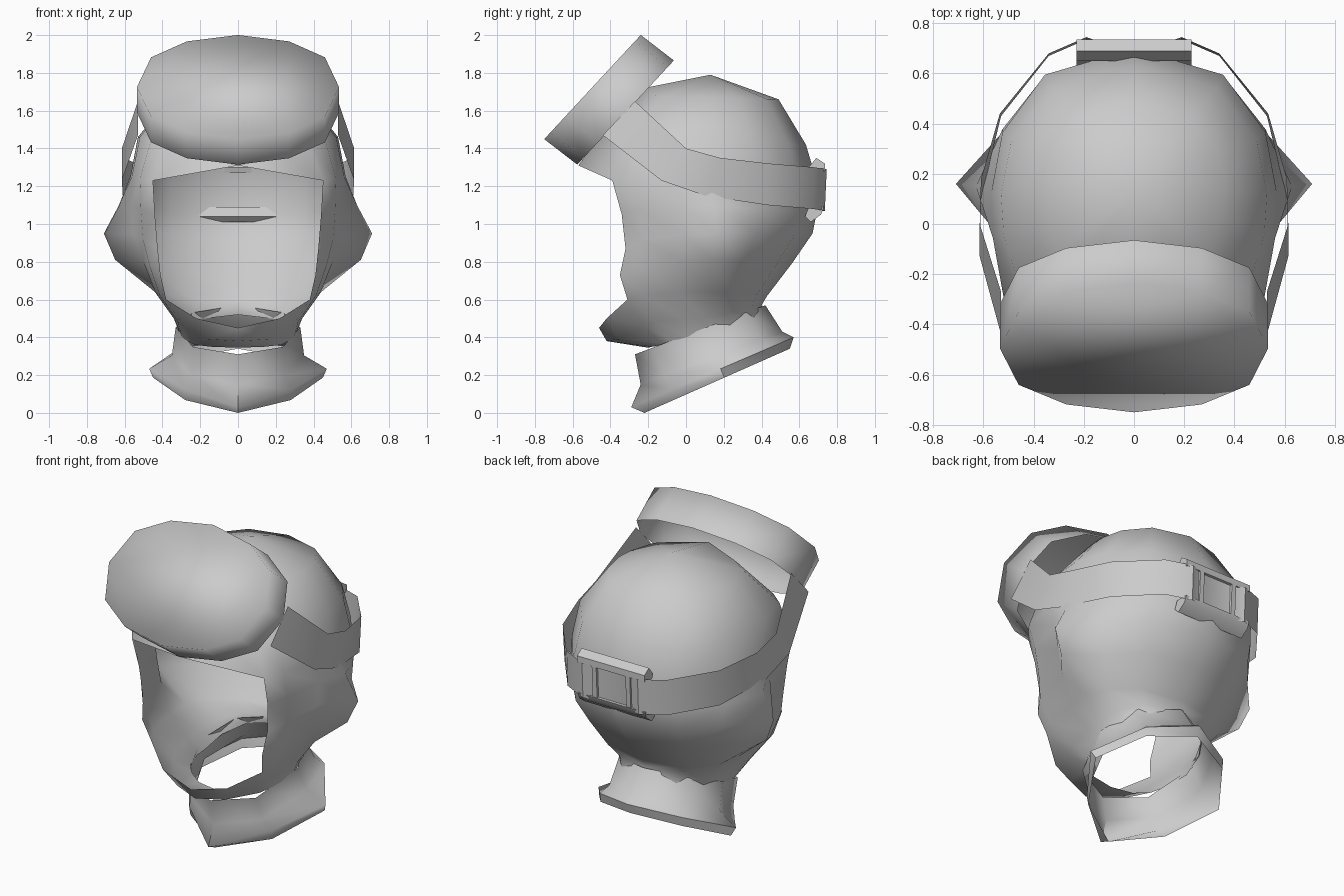
import bpy, bmesh
from math import sin, cos, pi, radians
from mathutils import Vector

if "Cube" in bpy.data.objects:
    bpy.data.objects.remove(bpy.data.objects["Cube"])


def make(name, verts, faces, angle=None, mirror=False):
    me = bpy.data.meshes.new(name)
    bm = bmesh.new()
    vs = [bm.verts.new(v) for v in verts]
    for f in faces:
        bm.faces.new([vs[i] for i in f])
    if mirror:
        geom = bm.verts[:] + bm.edges[:] + bm.faces[:]
        dup = bmesh.ops.duplicate(bm, geom=geom)["geom"]
        for v in dup:
            if isinstance(v, bmesh.types.BMVert):
                v.co.x *= -1
    bmesh.ops.remove_doubles(bm, verts=bm.verts, dist=0.002)
    bmesh.ops.recalc_face_normals(bm, faces=bm.faces)
    bm.to_mesh(me)
    bm.free()
    ob = bpy.data.objects.new(name, me)
    bpy.context.collection.objects.link(ob)
    if angle:
        bpy.ops.object.select_all(action='DESELECT')
        ob.select_set(True)
        bpy.context.view_layer.objects.active = ob
        bpy.ops.object.shade_smooth_by_angle(angle=radians(angle))
    return ob


# Hood: half rings from the face edge round the side to the back
def half_ring(edge, side, back, bump):
    (ex, ey, ez), (sx, sy, sz), (by, bz) = edge, side, back
    pts = []
    for d in (0, 35, 70):
        s, c = sin(radians(d)), cos(radians(d))
        pts.append((ex + (sx - ex) * s, sy + (ey - sy) * c, ez + (sz - ez) * s))
    pts.append((sx + bump, sy, sz))
    for d in (25, 55, 90):
        s, c = sin(radians(d)), cos(radians(d))
        pts.append((sx * c ** 0.85 if d < 90 else 0, sy + (by - sy) * s, sz + (bz - sz) * s))
    return pts


# points in front of the edge, edge, side, back centre, ear bump
rows = [
    ([(0, -.22, 1.72)], (.22, -.17, 1.68), (.36, .14, 1.67), (.49, 1.66), 0),
    ([(0, -.43, 1.50)], (.36, -.34, 1.45), (.53, .12, 1.46), (.635, 1.42), 0),
    ([(0, -.57, 1.31)], (.45, -.39, 1.23), (.57, .12, 1.25), (.70, 1.20), 0),
    ([], (.44, -.34, 1.05), (.57, .15, 1.10), (.69, 1.05), .06),
    ([], (.425, -.32, .87), (.56, .16, .95), (.67, .95), .15),
    ([], (.41, -.35, .73), (.51, .14, .81), (.56, .79), .14),
    ([(0, -.46, .45), (.22, -.42, .50)], (.38, -.31, .60), (.44, .12, .64), (.43, .62), 0),
    ([(0, -.42, .38), (.16, -.36, .39)], (.29, -.22, .46), (.34, .10, .50), (.40, .57), 0),
    ([(0, -.20, .345), (.14, -.18, .35)], (.23, -.12, .36), (.30, .10, .40), (.42, .52), 0),
]
COLS = 7
verts, faces, starts = [], [], []
for pre, e, s, b, k in rows:
    starts.append((len(verts), len(pre)))
    verts += pre + half_ring(e, s, b, k)
for (a, na), (b, nb) in zip(starts, starts[1:]):
    n = min(na, nb)
    a, b = a + na - n, b + nb - n
    for i in range(n + COLS - 1):
        faces.append((a + i, a + i + 1, b + i + 1, b + i))
verts.append((0, .13, 1.79))
faces += [(i, i + 1, len(verts) - 1) for i in range(COLS)]
make("hood", verts, faces, 75, mirror=True)

# Collar: tilted eight-sided tube, hem flared at the sides, inner lip
collar = [(-.27, .31, .42, .57, .33, .15, .72), (-.24, .15, .51, .43, .35, .17, .70),
          (-.29, .03, .57, .40, .47, .25, .60), (-.22, 0, .55, .34, .45, .20, .62)]
N = 8
verts = []
for fy, fz, by, bz, w, t1, f in collar:
    xs = (0, f, 1, f, 0, -f, -1, -f)
    ts = (0, t1, .55, .85, 1, .85, .55, t1)
    verts += [(w * x, fy + (by - fy) * t, fz + (bz - fz) * t) for x, t in zip(xs, ts)]
faces = [(r * N + i, r * N + (i + 1) % N, (r + 1) * N + (i + 1) % N, (r + 1) * N + i)
         for r in range(len(collar) - 1) for i in range(N)]
make("collar", verts, faces, 60)

# Goggles: tilted twelve-sided lens with a deep rim, open behind
quarter = [(0, .376), (.27, .33), (.46, .215), (.535, 0)]
right = quarter + [(x, -u) for x, u in quarter[2::-1]]
outline = right + [(-x, u) for x, u in right[-2:0:-1]]
up = Vector((0, .51, .55)).normalized()
n = len(outline)
verts = []
for centre in (Vector((0, -.495, 1.725)), Vector((0, -.32, 1.59))):
    verts += [centre + up * u + Vector((x, 0, 0)) for x, u in outline]
faces = [tuple(range(n))] + [(i, (i + 1) % n, n + (i + 1) % n, n + i) for i in range(n)]
make("goggles", verts, faces, 180)

# Strap: ribbon between an upper and a lower edge, dipping behind the buckle
upper = [(.53, -.27, 1.65), (.615, 0, 1.40), (.61, .18, 1.35), (.535, .44, 1.32),
         (.34, .68, 1.30), (.19, .745, 1.29), (.12, .72, 1.28), (0, .72, 1.28)]
lower = [(.53, -.44, 1.47), (.615, -.13, 1.23), (.61, .10, 1.15), (.53, .43, 1.10),
         (.34, .67, 1.08), (.19, .735, 1.07), (.12, .71, 1.07), (0, .71, 1.07)]
m = len(upper)
make("strap", upper + lower, [(i, i + 1, m + i + 1, m + i) for i in range(m - 1)],
     30, mirror=True)


# Buckle: two bars joined by short posts
def bar(name, profile, x0, x1):
    k = len(profile)
    vs = [(x, y, z) for x in (x0, x1) for y, z in profile]
    fs = [tuple(range(k)), tuple(range(k, 2 * k))]
    fs += [(i, (i + 1) % k, k + (i + 1) % k, k + i) for i in range(k)]
    make(name, vs, fs, 50)


bar("buckle_top", [(.65, 1.30), (.69, 1.35), (.735, 1.32), (.735, 1.28), (.66, 1.27)], -.23, .23)
bar("buckle_bottom", [(.63, 1.04), (.66, 1.01), (.715, 1.05), (.73, 1.09), (.65, 1.09)], -.23, .23)
for side in (-1, 1):
    bar("buckle_post", [(.69, 1.28), (.735, 1.28), (.725, 1.08), (.68, 1.08)],
        side * .10, side * .13)
